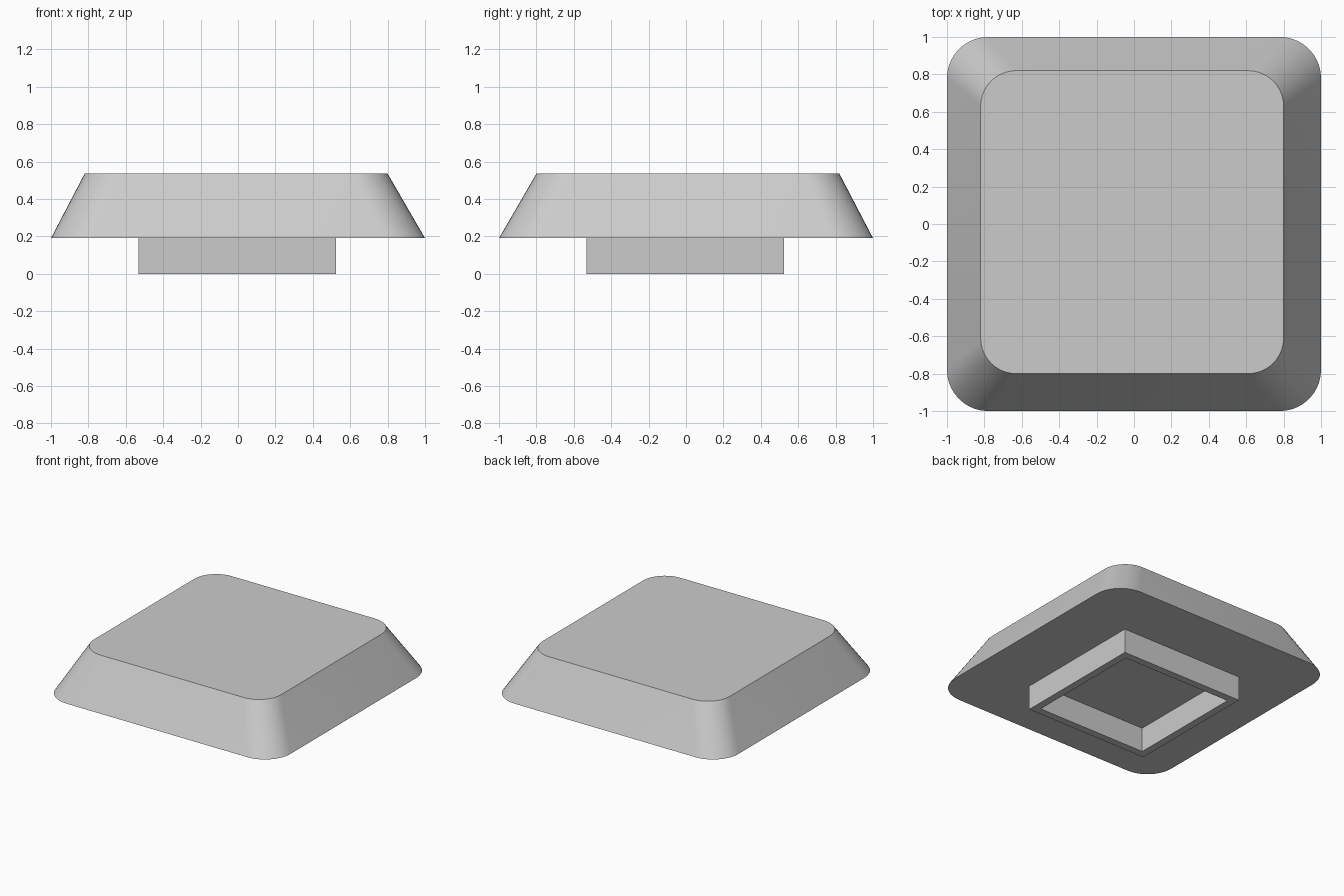
import bpy
import bmesh
from math import sin, cos, pi

cube = bpy.data.objects.get("Cube")
if cube:
    bpy.data.objects.remove(cube, do_unlink=True)

grey = bpy.data.materials.new("light grey")
grey.use_nodes = True
colour = (0.6, 0.6, 0.6, 1)
grey.diffuse_color = colour
grey.node_tree.nodes["Principled BSDF"].inputs["Base Color"].default_value = colour


def finish(name, bm):
    bmesh.ops.recalc_face_normals(bm, faces=bm.faces)
    mesh = bpy.data.meshes.new(name)
    bm.to_mesh(mesh)
    bm.free()
    mesh.materials.append(grey)
    obj = bpy.data.objects.new(name, mesh)
    bpy.context.collection.objects.link(obj)
    return obj


def rounded_loop(bm, half, radius, z, cx=0, cy=0, steps=10):
    """Ring of vertices around a rounded square."""
    loop = []
    for corner, (sx, sy) in enumerate([(1, 1), (-1, 1), (-1, -1), (1, -1)]):
        for i in range(steps + 1):
            a = (corner + i / steps) * pi / 2
            loop.append(bm.verts.new((cx + sx * (half - radius) + radius * cos(a),
                                      cy + sy * (half - radius) + radius * sin(a), z)))
    return loop


def square_loop(bm, half, z, c):
    return [bm.verts.new((c + sx * half, c + sy * half, z))
            for sx, sy in [(1, 1), (-1, 1), (-1, -1), (1, -1)]]


def bridge(bm, a, b):
    n = len(a)
    for i in range(n):
        j = (i + 1) % n
        bm.faces.new((a[i], a[j], b[j], b[i]))


# Tapered cap with rounded corners
bm = bmesh.new()
low = rounded_loop(bm, 1.0, 0.22, 0.19)
high = rounded_loop(bm, 0.81, 0.19, 0.535, -0.01, 0.01)
bridge(bm, low, high)
bm.faces.new(high)
bm.faces.new(low[::-1])
cap = finish("cap", bm)
bpy.context.view_layer.objects.active = cap
cap.select_set(True)
bpy.ops.object.shade_smooth_by_angle(angle=pi / 6)

# Hollow square stem under the cap, open at the bottom
bm = bmesh.new()
rings = [square_loop(bm, half, z, -0.003)
         for half, z in [(0.528, 0.19), (0.528, 0), (0.47, 0), (0.47, 0.19)]]
for a, b in zip(rings, rings[1:]):
    bridge(bm, a, b)
bridge(bm, rings[-1], rings[0])
finish("stem_wall", bm)
